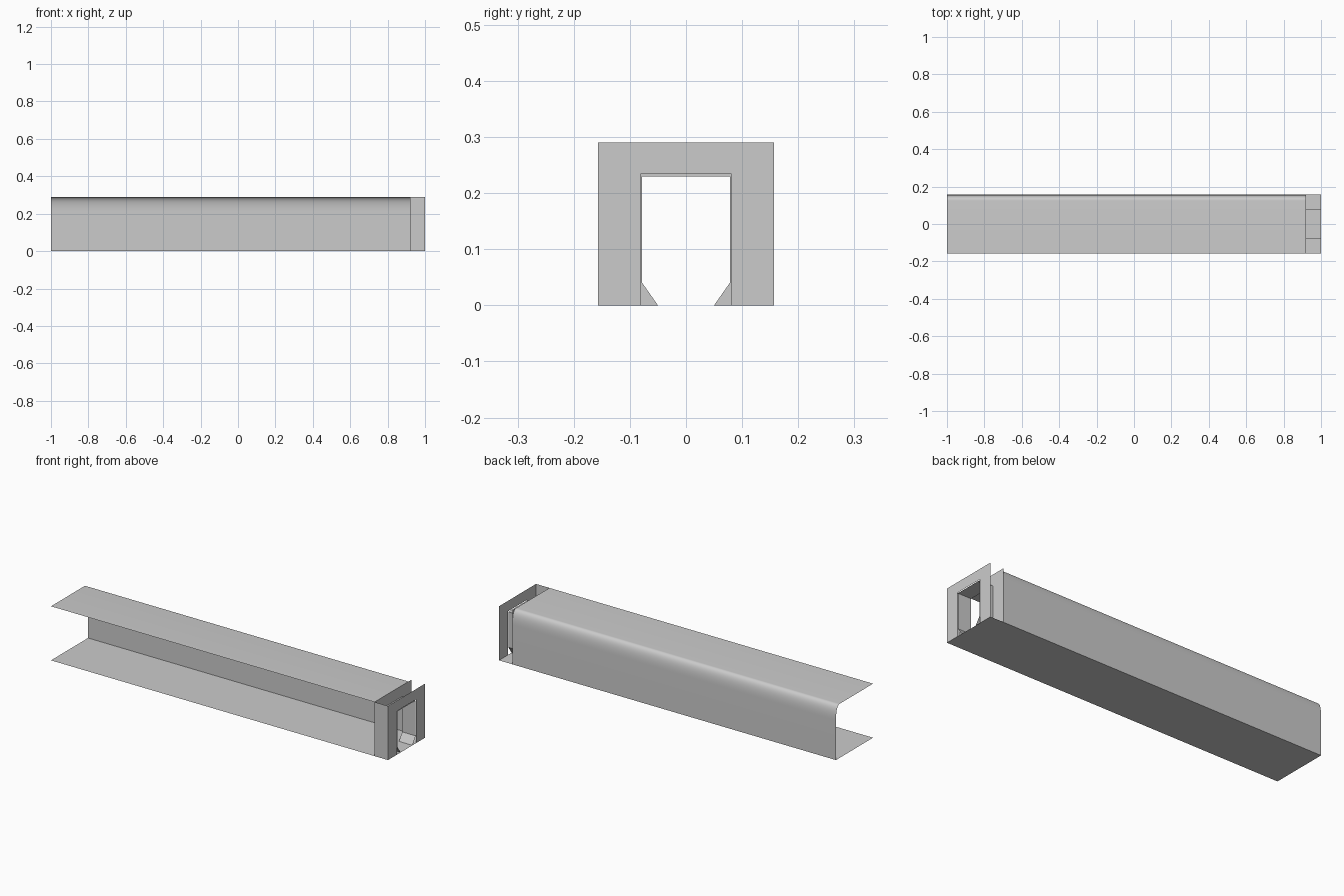
import bpy
import math

if "Cube" in bpy.data.objects:
    bpy.data.objects.remove(bpy.data.objects["Cube"])

W, H = 0.157, 0.29        # half depth and height of the channel
X0, X1, X2 = -1.0, 0.92, 1.0

grey = bpy.data.materials.new("light_grey")
grey.diffuse_color = (0.6, 0.6, 0.6, 1)
grey.use_nodes = True
grey.node_tree.nodes["Principled BSDF"].inputs["Base Color"].default_value = grey.diffuse_color


def make(name, verts, faces):
    mesh = bpy.data.meshes.new(name)
    mesh.from_pydata(verts, [], faces)
    mesh.materials.append(grey)
    obj = bpy.data.objects.new(name, mesh)
    bpy.context.collection.objects.link(obj)
    return obj


def sheet(name, path, xa, xb):
    """Sweep an open (y, z) path along x as a thin sheet."""
    n = len(path)
    verts = [(x, y, z) for x in (xa, xb) for y, z in path]
    faces = [(i, i + 1, n + i + 1, n + i) for i in range(n - 1)]
    return make(name, verts, faces)


def arch_plate(name, x, opening):
    """Flat plate across x, cut by an opening that reaches the floor."""
    outline = [(-W, 0)] + opening + [(W, 0), (W, H), (-W, H)]
    return make(name, [(x, y, z) for y, z in outline], [range(len(outline))])


# Floor running the full length
sheet("floor", [(-W, 0), (W, 0)], X0, X2)

# Back wall, rounded shoulder and roof in one bent sheet
ya, za, steps = 0.125, 0.21, 16
shoulder = []
for i in range(steps + 1):
    t = i / steps
    shoulder.append((W + (ya - W) * t * t, za + (H - za) * (2 * t - t * t)))
shell = sheet("back_wall_and_roof", [(W, 0)] + shoulder + [(-W, H)], X0, X1)
bpy.ops.object.select_all(action='DESELECT')
shell.select_set(True)
bpy.context.view_layer.objects.active = shell
bpy.ops.object.shade_smooth_by_angle(angle=math.radians(30))

# Front panel of the end section
sheet("end_front_panel", [(-W, H), (-W, 0)], X1, X2)

# Chamfered passage joining the two end plates
passage = [(-0.05, 0), (-0.078, 0.04), (-0.078, 0.23),
           (0.078, 0.23), (0.078, 0.04), (0.05, 0)]
sheet("passage", passage, X1, X2)

# Inner plate with the chamfered opening, outer plate with a square one
arch_plate("inner_end_plate", X1, passage)
arch_plate("outer_end_plate", X2,
           [(-0.081, 0), (-0.081, 0.234), (0.081, 0.234), (0.081, 0)])
